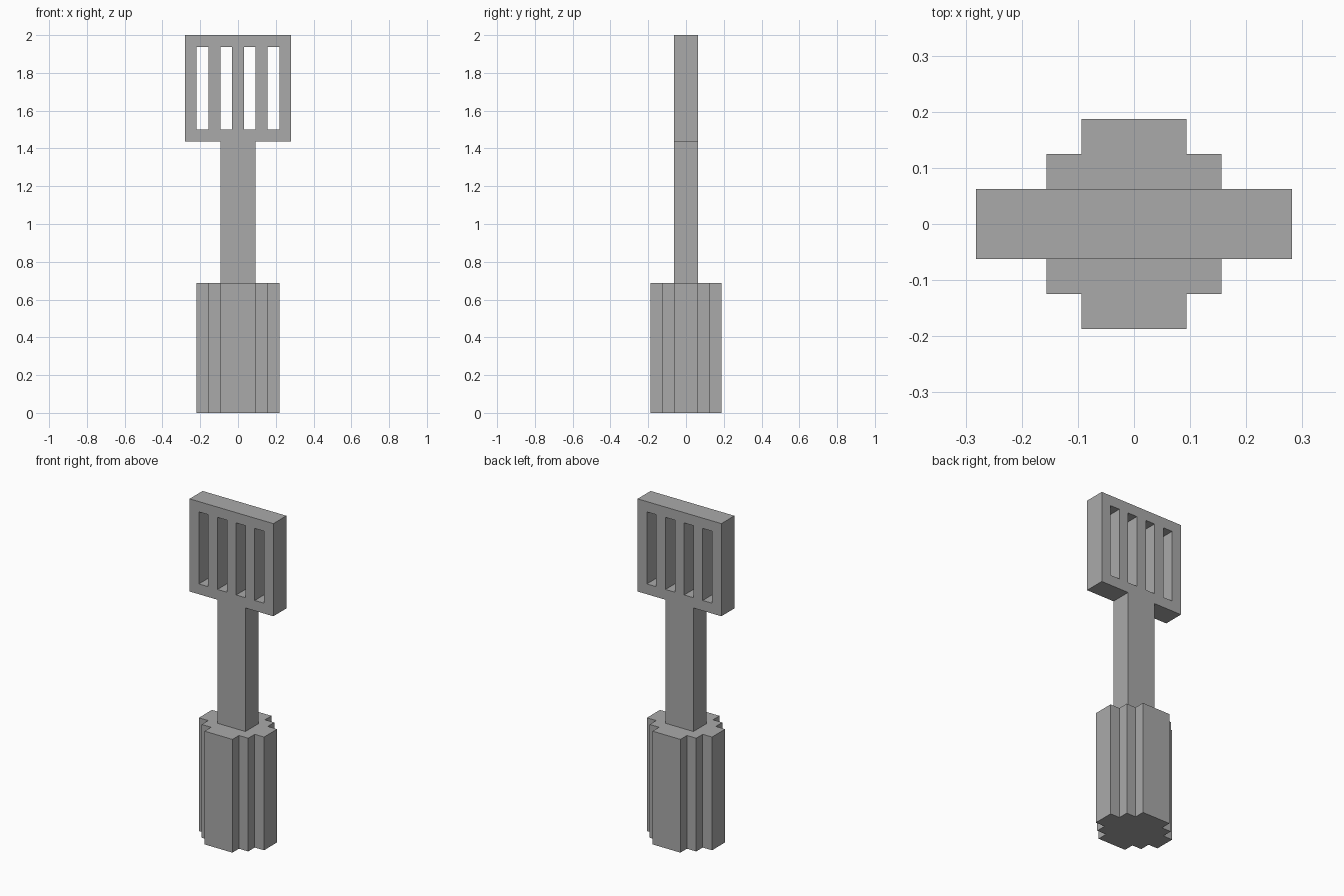
import bpy
import bmesh
from mathutils import Matrix

cube = bpy.data.objects.get("Cube")
if cube:
    bpy.data.objects.remove(cube, do_unlink=True)

U = 1 / 32  # every edge sits on this step

grey = bpy.data.materials.new("plain grey")
grey.use_nodes = True
colour = (0.4, 0.4, 0.4, 1)
grey.diffuse_color = colour
grey.node_tree.nodes["Principled BSDF"].inputs["Base Color"].default_value = colour


def rect(x0, x1, y0, y1):
    return [(x0, y0), (x1, y0), (x1, y1), (x0, y1)]


def extruded(name, loops, depth, matrix):
    """Fill closed loops (the first is the outline, the rest holes), extrude to a mesh."""
    curve = bpy.data.curves.new(name, "CURVE")
    curve.dimensions = "2D"
    curve.fill_mode = "BOTH"
    curve.extrude = depth * U / 2
    for loop in loops:
        spline = curve.splines.new("POLY")
        spline.points.add(len(loop) - 1)
        for point, (x, y) in zip(spline.points, loop):
            point.co = (x * U, y * U, 0, 1)
        spline.use_cyclic_u = True
    temp = bpy.data.objects.new(name + " outline", curve)
    bpy.context.collection.objects.link(temp)
    graph = bpy.context.evaluated_depsgraph_get()
    mesh = bpy.data.meshes.new_from_object(temp.evaluated_get(graph))
    bpy.data.objects.remove(temp, do_unlink=True)

    # Weld the caps to the walls and stand the part in place
    bm = bmesh.new()
    bm.from_mesh(mesh)
    bmesh.ops.remove_doubles(bm, verts=bm.verts, dist=1e-4)
    bmesh.ops.transform(bm, matrix=matrix, verts=bm.verts)
    bmesh.ops.recalc_face_normals(bm, faces=bm.faces)
    for face in bm.faces:
        face.smooth = False
        face.material_index = 0
    bm.to_mesh(mesh)
    bm.free()
    mesh.name = name
    mesh.materials.clear()
    mesh.materials.append(grey)
    obj = bpy.data.objects.new(name, mesh)
    bpy.context.collection.objects.link(obj)
    return obj


upright = Matrix.Rotation(1.5707963, 4, "X")

# Slotted head
slots = [rect(c - 1, c + 1, 48, 62) for c in (-6, -2, 2, 6)]
extruded("slotted_head", [rect(-9, 9, 46, 64)] + slots, 4, upright)

# Flat stem
extruded("stem", [rect(-3, 3, 22, 46)], 4, upright)

# Stepped grip: one quarter of the cross-section, mirrored round
quarter = [(7, 2), (5, 2), (5, 4), (3, 4), (3, 6)]
half = quarter + [(-x, y) for x, y in reversed(quarter)]
section = half + [(-x, -y) for x, y in half]
extruded("grip", [section], 22, Matrix.Translation((0, 0, 11 * U)))
